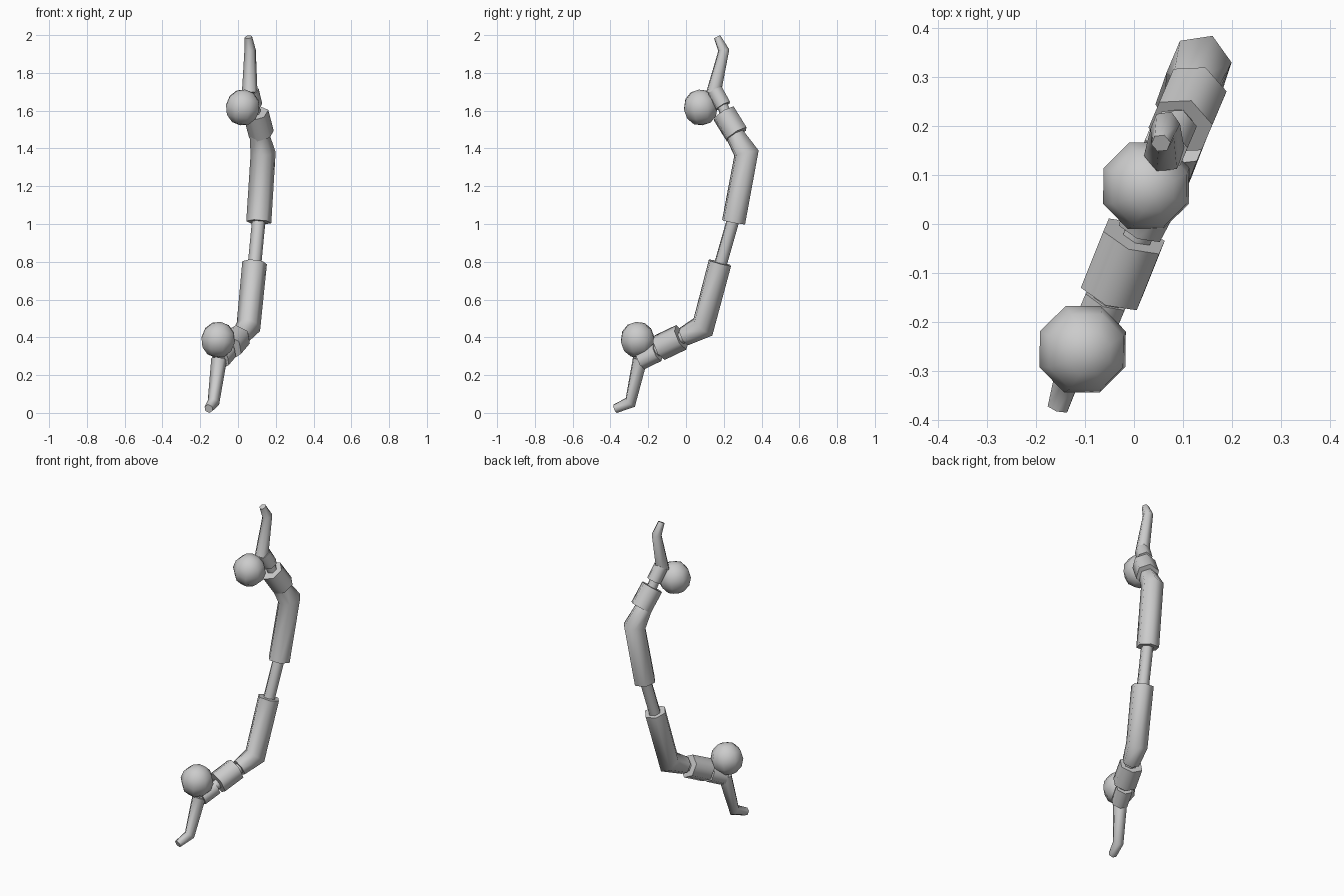
import bpy, bmesh, math
from mathutils import Vector

if "Cube" in bpy.data.objects:
    bpy.data.objects.remove(bpy.data.objects["Cube"])

SIDE = Vector((0.92, -0.39, 0))  # across the plane of the bow


def finish(obj):
    bpy.ops.object.select_all(action='DESELECT')
    obj.select_set(True)
    bpy.context.view_layer.objects.active = obj
    bpy.ops.object.shade_smooth_by_angle(angle=math.radians(65))


def tube(name, pts, sides=6):
    """Capped prism swept along points (x, y, z, radius) with mitred bends."""
    bm = bmesh.new()
    pos = [Vector(p[:3]) for p in pts]
    rings = []
    for i, p in enumerate(pos):
        a = (p - pos[i - 1]).normalized() if i else (pos[1] - p).normalized()
        b = (pos[i + 1] - p).normalized() if i < len(pos) - 1 else a
        t = (a + b).normalized()
        u = (SIDE - t * SIDE.dot(t)).normalized()
        v = t.cross(u)
        miter = 1 / max(t.dot(a), 0.5)
        r = pts[i][3]
        ring = []
        for k in range(sides):
            w = math.tau * (k + 0.5) / sides
            ring.append(bm.verts.new(p + u * r * math.cos(w) + v * r * miter * math.sin(w)))
        rings.append(ring)
    for lo, hi in zip(rings, rings[1:]):
        for k in range(sides):
            j = (k + 1) % sides
            bm.faces.new((lo[k], lo[j], hi[j], hi[k]))
    bm.faces.new(rings[0][::-1])
    bm.faces.new(rings[-1])
    bmesh.ops.recalc_face_normals(bm, faces=bm.faces)
    mesh = bpy.data.meshes.new(name)
    bm.to_mesh(mesh)
    bm.free()
    obj = bpy.data.objects.new(name, mesh)
    bpy.context.collection.objects.link(obj)
    finish(obj)


def ball(name, loc):
    bpy.ops.mesh.primitive_uv_sphere_add(segments=8, ring_count=6, radius=0.096,
                                         location=loc, rotation=(0.15, 0.1, math.radians(22.5)))
    bpy.context.object.name = name
    finish(bpy.context.object)


# Central grip
tube("grip", [(0.085, 0.175, 0.76, 0.036), (0.112, 0.255, 1.04, 0.036)])

# Upper limb, from the grip outward
tube("upper_limb", [(0.11, 0.252, 1.01, 0.067), (0.133, 0.32, 1.375, 0.066),
                    (0.112, 0.256, 1.475, 0.052)])
tube("upper_core", [(0.115, 0.265, 1.46, 0.034), (0.07, 0.165, 1.69, 0.03)])
tube("upper_large_collar", [(0.124, 0.268, 1.475, 0.068), (0.095, 0.2, 1.585, 0.068)])
tube("upper_small_collar", [(0.085, 0.197, 1.625, 0.045), (0.066, 0.153, 1.705, 0.045)])
tube("upper_tip", [(0.062, 0.145, 1.69, 0.042), (0.064, 0.2, 1.92, 0.03),
                   (0.055, 0.165, 1.99, 0.02)])
ball("upper_ball", (0.025, 0.078, 1.617))

# Lower limb, from the grip outward
tube("lower_limb", [(0.088, 0.18, 0.795, 0.066), (0.055, 0.09, 0.455, 0.064),
                    (0.015, -0.01, 0.405, 0.052)])
tube("lower_core", [(0.02, 0.0, 0.41, 0.034), (-0.1, -0.25, 0.28, 0.03)])
tube("lower_large_collar", [(0.0, -0.025, 0.4, 0.071), (-0.046, -0.14, 0.345, 0.071)])
tube("lower_small_collar", [(-0.055, -0.15, 0.32, 0.05), (-0.092, -0.238, 0.277, 0.05)])
tube("lower_tip", [(-0.1, -0.243, 0.285, 0.042), (-0.13, -0.295, 0.055, 0.031),
                   (-0.155, -0.375, 0.022, 0.024)])
ball("lower_ball", (-0.105, -0.256, 0.387))
